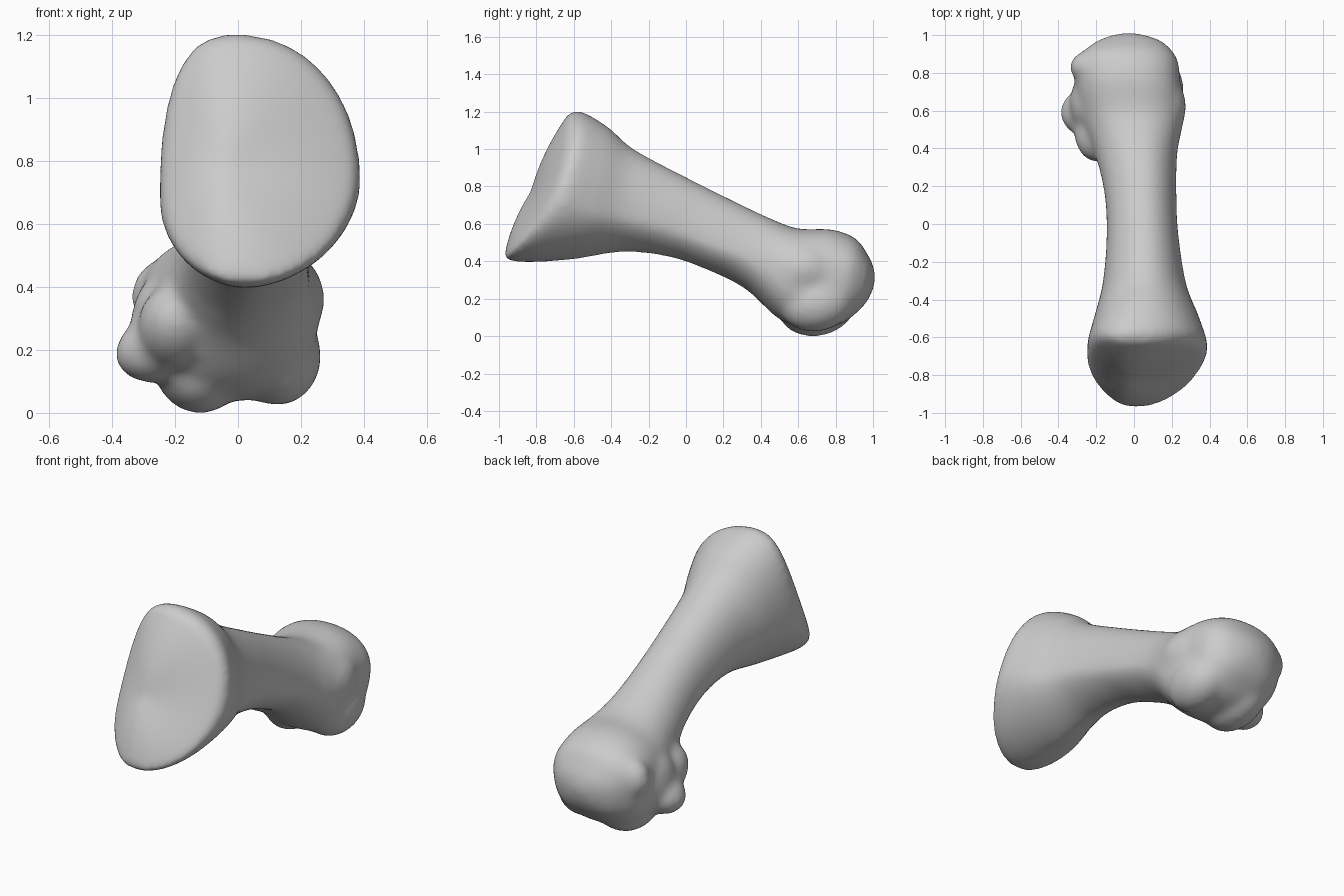
import bpy, bmesh, math
from mathutils import Vector, Matrix

cube = bpy.data.objects.get("Cube")
if cube:
    bpy.data.objects.remove(cube, do_unlink=True)

bone_grey = bpy.data.materials.new("bone grey")
bone_grey.use_nodes = True
colour = (0.6, 0.6, 0.6, 1)
bone_grey.diffuse_color = colour
bone_grey.node_tree.nodes["Principled BSDF"].inputs["Base Color"].default_value = colour

# Stations along the bone: top (y, z), bottom (y, z),
# right edge (x, height share), left edge (x, height share), top x, bottom x
STATIONS = [
    (-.63, 1.19, -.975, .41, -.235, .32, .37, .43, -.02, .02),
    (-.56, 1.20, -.85, .395, -.25, .34, .39, .42, .00, .02),
    (-.42, 1.12, -.60, .41, -.21, .42, .345, .36, .03, .02),
    (-.28, 1.00, -.33, .45, -.165, .42, .275, .33, .05, .03),
    (.00, .85, -.08, .42, -.145, .42, .235, .33, .05, .04),
    (.25, .725, .12, .35, -.16, .42, .225, .33, .04, .03),
    (.45, .63, .32, .25, -.21, .42, .23, .40, .03, .00),
    (.60, .575, .50, .09, -.28, .50, .26, .55, .00, -.02),
    (.78, .57, .66, .04, -.31, .58, .245, .58, -.02, -.02),
    (.91, .52, .82, .06, -.30, .60, .23, .56, -.04, -.03),
    (.975, .43, .94, .15, -.21, .55, .16, .55, -.04, -.03),
]
SIDES, STEPS = 64, 6


def spline(a, b, c, d, t):
    """Catmull-Rom blend of four stations."""
    return [.5 * (2 * q + (r - p) * t + (2 * p - 5 * q + 4 * r - s) * t * t
                  + (3 * q - p - 3 * r + s) * t ** 3) for p, q, r, s in zip(a, b, c, d)]


def ring(station, along):
    """Outline through four extreme points; the ends are fuller, the shaft keeled."""
    yt, zt, yb, zb, xr, hr, xl, hl, xt, xb = station
    base = max(0, 1 - along / .22)
    head = min(1, max(0, (along - .55) * 5))
    points = []
    for i in range(SIDES):
        a = math.tau * i / SIDES
        c, s = math.cos(a), math.sin(a)
        upper = s >= 0
        side_x, side_h = (xl, hl) if c >= 0 else (xr, hr)
        pole_x, pole_h = (xt, 1) if upper else (xb, 0)
        if upper:
            power = 2.1 + head * .15 + (base * .8 if c < 0 else 0)
        else:
            power = 1.6 + head * 1.1 + base * .45
        u, v = abs(c) ** (2 / power), abs(s) ** (2 / power)
        x = pole_x + (side_x - pole_x) * u
        h = side_h + (pole_h - side_h) * v
        y = yb + (yt - yb) * h
        # the joint face falls back towards both sides
        y += max(0, 1 - along / .3) * x * x * (1.8 if x < 0 else .8)
        points.append(Vector((x, y, zb + (zt - zb) * h)))
    return points


bm = bmesh.new()


def close_end(points, shift_x, tip_y, dome):
    """Inner rings that close an end of the shaft around an off-centre tip."""
    centre = sum(points, Vector()) / SIDES + Vector((shift_x, 0, 0))
    rings = []
    for share in (.95, .87, .75, .6, .45, .3, .1):
        push = Vector((0, tip_y * (1 - share ** dome), 0))
        rings.append([centre + (p - centre) * share + push for p in points])
    return rings


# Shaft with both ends
rings = []
last = len(STATIONS) - 1
for k in range(last):
    quad = [STATIONS[min(last, max(0, k + j))] for j in (-1, 0, 1, 2)]
    rings += [ring(spline(*quad, j / STEPS), (k + j / STEPS) / last) for j in range(STEPS)]
rings.append(ring(STATIONS[-1], 1))
rings = (close_end(rings[0], -.08, -.075, 2.2)[::-1] + rings
         + close_end(rings[-1], 0, .052, 2))
verts = [[bm.verts.new(p) for p in r] for r in rings]
for r, n in zip(verts, verts[1:]):
    for i in range(SIDES):
        j = (i + 1) % SIDES
        bm.faces.new((r[i], r[j], n[j], n[i]))
bm.faces.new(verts[0])
bm.faces.new(verts[-1][::-1])


def knob(centre, radii, tilt=0, turn=0):
    """Rounded swelling that is fused with the shaft."""
    place = (Matrix.Translation(centre) @ Matrix.Rotation(math.radians(turn), 4, 'Y')
             @ Matrix.Rotation(math.radians(tilt), 4, 'X') @ Matrix.Diagonal((*radii, 1)))
    bmesh.ops.create_uvsphere(bm, u_segments=32, v_segments=16, radius=1, matrix=place)


knob((-.245, .59, .21), (.15, .13, .11), turn=-20)    # side tubercle
knob((-.20, .50, .27), (.12, .18, .13), tilt=-25)     # tubercle root
knob((-.24, .64, .28), (.10, .16, .16))               # tubercle ridge
knob((-.12, .70, .16), (.15, .21, .16), tilt=12)      # right condyle
knob((.125, .70, .18), (.14, .20, .155), tilt=12)     # left condyle
knob((.15, .62, .36), (.125, .19, .15))               # left epicondyle
knob((-.23, .83, .37), (.11, .09, .12))               # right epicondyle

bmesh.ops.recalc_face_normals(bm, faces=bm.faces)
mesh = bpy.data.meshes.new("long_bone")
bm.to_mesh(mesh)
bm.free()
bone = bpy.data.objects.new("long_bone", mesh)
bpy.context.collection.objects.link(bone)
mesh.materials.append(bone_grey)

# Fuse the parts into one soft skin
fuse = bone.modifiers.new("fuse", 'REMESH')
fuse.mode = 'VOXEL'
fuse.voxel_size = .016
fuse.use_smooth_shade = True
soften = bone.modifiers.new("soften", 'SMOOTH')
soften.factor = .5
soften.iterations = 22

bpy.context.view_layer.objects.active = bone
bone.select_set(True)
for name in ("fuse", "soften"):
    bpy.ops.object.modifier_apply(modifier=name)
bpy.ops.object.shade_smooth()
